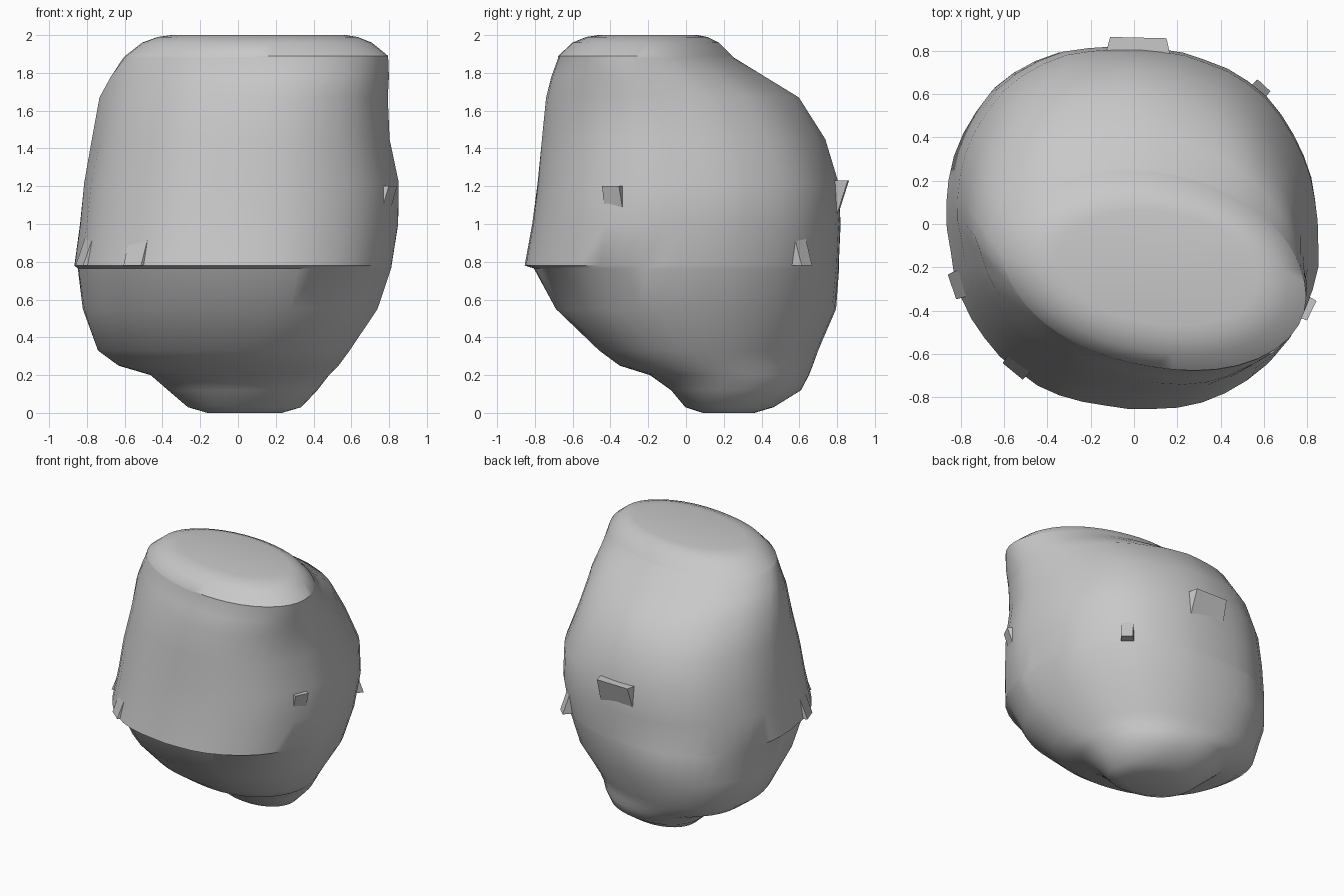
import bpy, bmesh, math, random
from mathutils import Vector

if "Cube" in bpy.data.objects:
    bpy.data.objects.remove(bpy.data.objects["Cube"])

random.seed(4)
SEG = 48
POWER = 2.25

stone = bpy.data.materials.new("grey stone")
stone.diffuse_color = (0.58, 0.58, 0.58, 1)
stone.use_nodes = True
stone.node_tree.nodes["Principled BSDF"].inputs["Base Color"].default_value = stone.diffuse_color


def finish(name, bm, angle):
    bmesh.ops.recalc_face_normals(bm, faces=bm.faces)
    me = bpy.data.meshes.new(name)
    bm.to_mesh(me)
    bm.free()
    me.materials.append(stone)
    ob = bpy.data.objects.new(name, me)
    bpy.context.collection.objects.link(ob)
    bpy.ops.object.select_all(action='DESELECT')
    ob.select_set(True)
    bpy.context.view_layer.objects.active = ob
    bpy.ops.object.shade_smooth_by_angle(angle=math.radians(angle))
    return ob


# Horizontal sections: height, x min, x max, y min, y max,
# diagonal skew, extra trim of the back left corner
sections = [
    (0.00, -0.16, 0.23, 0.09, 0.36, 0.06, 0.0),
    (0.03, -0.26, 0.33, 0.00, 0.46, 0.08, 0.0),
    (0.12, -0.36, 0.41, -0.07, 0.60, 0.10, 0.0),
    (0.20, -0.45, 0.47, -0.18, 0.64, 0.10, 0.0),
    (0.25, -0.62, 0.52, -0.34, 0.66, 0.09, 0.0),
    (0.33, -0.73, 0.58, -0.45, 0.69, 0.08, 0.0),
    (0.55, -0.81, 0.73, -0.68, 0.79, 0.06, 0.0),
    (0.765, -0.84, 0.81, -0.80, 0.81, 0.04, 0.0),
    (0.78, -0.86, 0.815, -0.85, 0.81, 0.03, 0.0),
    (1.00, -0.83, 0.85, -0.81, 0.82, 0.03, 0.0),
    (1.22, -0.81, 0.85, -0.78, 0.81, 0.04, 0.02),
    (1.45, -0.77, 0.79, -0.75, 0.74, 0.07, 0.06),
    (1.67, -0.73, 0.77, -0.72, 0.60, 0.10, 0.10),
    (1.78, -0.67, 0.77, -0.69, 0.42, 0.12, 0.10),
    (1.88, -0.60, 0.77, -0.66, 0.25, 0.12, 0.06),
    (1.89, -0.59, 0.77, -0.66, 0.24, 0.12, 0.06),
    (1.96, -0.50, 0.69, -0.59, 0.17, 0.11, 0.04),
    (1.99, -0.42, 0.62, -0.52, 0.11, 0.10, 0.04),
    (2.00, -0.35, 0.56, -0.46, 0.06, 0.10, 0.04),
]
ridges = [random.uniform(-0.006, 0.006) for _ in range(SEG)]

# Main boulder, lofted through the sections
bm = bmesh.new()
rings = []
for z, x0, x1, y0, y1, skew, trim in sections:
    ring = []
    for i in range(SEG):
        a = 2 * math.pi * i / SEG
        c, s = math.cos(a), math.sin(a)
        r = (abs(c) ** POWER + abs(s) ** POWER) ** (-1 / POWER)
        r *= 1 - skew * math.sin(2 * a)
        if c < 0 < s:
            r *= 1 + trim * math.sin(2 * a)
        if 0.5 < z < 1.8:
            r *= 1 + ridges[i]
        ring.append(bm.verts.new(((x0 + x1) / 2 + (x1 - x0) / 2 * r * c,
                                  (y0 + y1) / 2 + (y1 - y0) / 2 * r * s, z)))
    rings.append(ring)
for lo, hi in zip(rings, rings[1:]):
    for i in range(SEG):
        j = (i + 1) % SEG
        bm.faces.new((lo[i], lo[j], hi[j], hi[i]))
bm.faces.new(rings[0][::-1])
bm.faces.new(rings[-1])
finish("boulder", bm, 40)


# Wedge-shaped chip: a flat ledge tapering to an edge on the rock face
def chip(name, x, y, width, z_flat, z_tip):
    bm = bmesh.new()
    edge = Vector((x, y, 0))
    out = edge.normalized()
    side = Vector((-out.y, out.x, 0))
    pts = []
    for k in (-0.5, 0.5):
        w = side * width
        pts.append(bm.verts.new(edge + w * k + Vector((0, 0, z_flat))))
        pts.append(bm.verts.new(edge - out * 0.16 + w * k * 1.3 + Vector((0, 0, z_flat))))
        pts.append(bm.verts.new(edge - out * 0.08 + w * k * 1.1 + Vector((0, 0, z_tip))))
    bmesh.ops.convex_hull(bm, input=pts)
    finish(name, bm, 15)


chip("back_ledge", 0.02, 0.86, 0.26, 1.23, 0.98)
chip("back_right_chip", 0.60, 0.64, 0.08, 0.78, 1.02)
chip("back_left_chip", -0.73, 0.46, 0.26, 0.78, 1.02)
chip("front_right_chip", 0.82, -0.40, 0.10, 1.20, 0.95)
chip("left_chip", -0.84, -0.29, 0.12, 0.78, 1.00)
chip("front_left_chip", -0.56, -0.68, 0.12, 0.78, 1.00)
